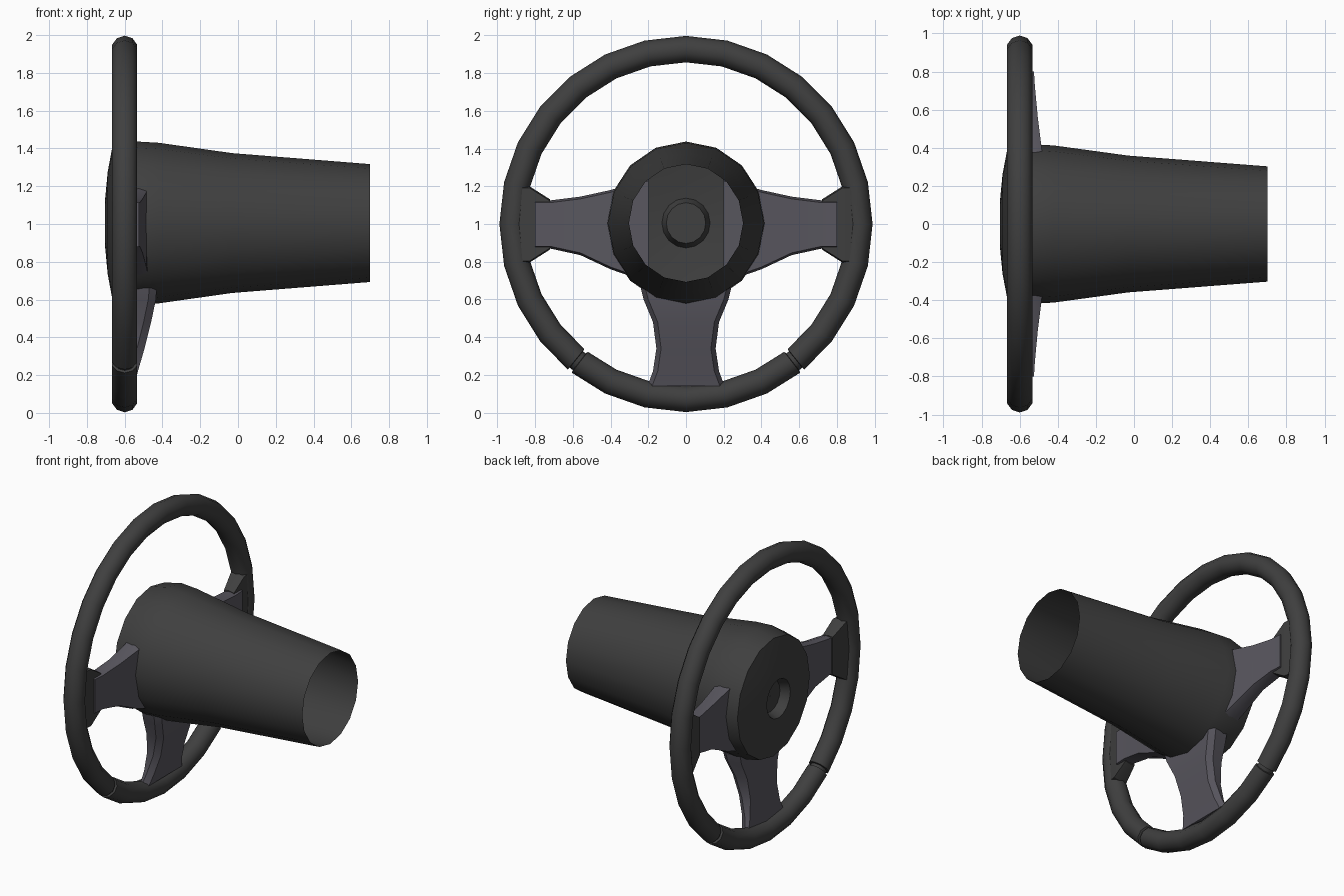
import bpy, math
from math import sin, cos, pi, radians

if "Cube" in bpy.data.objects:
    bpy.data.objects.remove(bpy.data.objects["Cube"])


def material(name, colour):
    m = bpy.data.materials.new(name)
    m.diffuse_color = (*colour, 1)
    m.use_nodes = True
    m.node_tree.nodes["Principled BSDF"].inputs["Base Color"].default_value = m.diffuse_color
    return m


DARK = material("dark_plastic", (0.05, 0.05, 0.05))
GREY = material("spoke_grey", (0.1, 0.095, 0.115))


def loft(name, sections, mat, closed=False, caps=True, angle=30):
    """Skin a list of equal-length closed sections."""
    n, m = len(sections[0]), len(sections)
    verts = [p for s in sections for p in s]
    faces = []
    for i in range(m if closed else m - 1):
        j = (i + 1) % m
        for k in range(n):
            l = (k + 1) % n
            faces.append((i * n + k, i * n + l, j * n + l, j * n + k))
    if caps and not closed:
        faces += [tuple(range(n))[::-1], tuple(range((m - 1) * n, m * n))]
    me = bpy.data.meshes.new(name)
    me.from_pydata(verts, [], faces)
    ob = bpy.data.objects.new(name, me)
    bpy.context.collection.objects.link(ob)
    me.materials.append(mat)
    bpy.ops.object.select_all(action='DESELECT')
    ob.select_set(True)
    bpy.context.view_layer.objects.active = ob
    if caps or closed:
        bpy.ops.object.mode_set(mode='EDIT')
        bpy.ops.mesh.select_all(action='SELECT')
        bpy.ops.mesh.normals_make_consistent(inside=False)
        bpy.ops.object.mode_set(mode='OBJECT')
    bpy.ops.object.shade_smooth_by_angle(angle=radians(angle))
    return ob


# Rim: 28 segments, with two narrow grooves either side of the bottom
def rim_section(a, r, sides=10):
    pts = []
    for k in range(sides):
        t = 2 * pi * k / sides
        d = 0.927 + r * cos(t)
        pts.append((-0.6 + 0.07 / 0.07 * r * sin(t), 0.992 * d * sin(a), 1 - d * cos(a)))
    return pts


rim = []
for i in range(28):
    a = 2 * pi * i / 28
    if i in (3, 25):
        g = radians(0.8)
        rim += [rim_section(a + da, r) for da, r in
                ((-g, 0.07), (-g * 0.8, 0.056), (g * 0.8, 0.056), (g, 0.07))]
    else:
        rim.append(rim_section(a, 0.07))
loft("rim", rim, DARK, closed=True, angle=40)


# Hub and column: one lathed shell, open at the far end, with a recess in the face
def ring(x, r):
    return [(x, 0.97 * r * sin(2 * pi * k / 16), 1.005 + r * cos(2 * pi * k / 16))
            for k in range(16)]


profile = [(0.7, 0.312), (-0.03, 0.37), (-0.42, 0.425), (-0.54, 0.432),
           (-0.665, 0.405), (-0.69, 0.27), (-0.703, 0.132), (-0.64, 0.108), (-0.64, 0.001)]
loft("hub_and_column", [ring(x, r) for x, r in profile][::-1], DARK, caps=False, angle=35)


# Spokes: rows of (distance from axis, low edge, high edge, front x, back x)
def spoke(name, rows, place, inset, mat):
    secs = []
    for r, lo, hi, xf, xb in rows:
        secs.append([place(x, r, w) for x, w in
                     ((xf, lo + inset / 2), (xf, hi - inset / 2),
                      (xb - 0.04, hi), (xb, hi - inset), (xb, lo + inset), (xb - 0.04, lo))])
    loft(name, secs, mat, angle=25)


side_rows = [(0.2, -0.31, 0.24, -0.60, -0.47), (0.4, -0.24, 0.18, -0.59, -0.485),
             (0.56, -0.165, 0.145, -0.59, -0.505), (0.72, -0.13, 0.125, -0.60, -0.52),
             (0.80, -0.13, 0.125, -0.61, -0.525)]
grip_rows = [(0.72, -0.135, 0.13, -0.61, -0.535), (0.83, -0.205, 0.2, -0.635, -0.535),
             (0.90, -0.205, 0.2, -0.635, -0.545)]
for s, side in ((-1, "left"), (1, "right")):
    def place(x, r, w, s=s):
        return (x, s * r, 1 + w)
    spoke(side + "_spoke", side_rows, place, 0.012, GREY)
    spoke(side + "_rim_mount", grip_rows, place, 0.008, DARK)

bottom_rows = [(0.34, -0.24, 0.24, -0.57, -0.43), (0.40, -0.225, 0.225, -0.57, -0.435),
               (0.52, -0.175, 0.175, -0.58, -0.46), (0.66, -0.157, 0.157, -0.59, -0.495),
               (0.78, -0.175, 0.175, -0.60, -0.53), (0.86, -0.205, 0.205, -0.61, -0.55)]
spoke("bottom_spoke", bottom_rows, lambda x, r, w: (x, w, 1 - r), 0.025, GREY)
